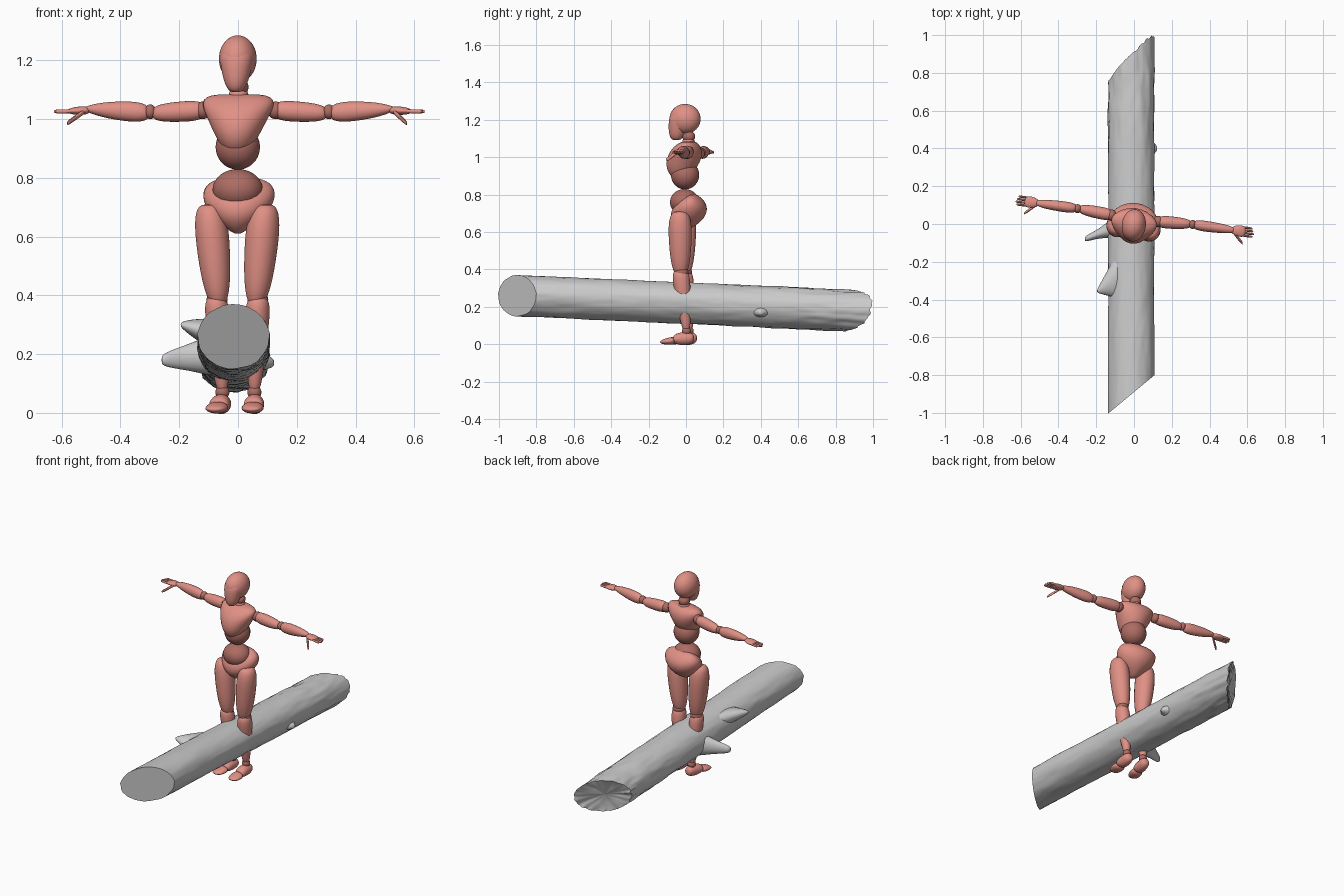
import bpy, bmesh, math
from mathutils import Vector, noise

if "Cube" in bpy.data.objects:
    bpy.data.objects.remove(bpy.data.objects["Cube"], do_unlink=True)

TURN = -0.137  # the figure stands slightly turned on the log


def material(name, rgb):
    mat = bpy.data.materials.new(name)
    mat.use_nodes = True
    color = (*rgb, 1)
    mat.diffuse_color = color
    bsdf = next(node for node in mat.node_tree.nodes if node.type == "BSDF_PRINCIPLED")
    bsdf.inputs["Base Color"].default_value = color
    return mat


SKIN = material("salmon", (0.75, 0.28, 0.235))
JOINT = material("dark salmon", (0.42, 0.15, 0.125))
WOOD = material("grey wood", (0.6, 0.6, 0.6))


def unit_circle(sides):
    step = math.tau / sides
    return [(math.cos(step * i), math.sin(step * i)) for i in range(sides)]


def skin_rings(name, rings, mat, mirror, turn):
    """Join rings of points into a closed, capped, smooth skin."""
    bm = bmesh.new()
    loops = [[bm.verts.new(point) for point in ring] for ring in rings]
    for low, high in zip(loops, loops[1:]):
        for i in range(len(low)):
            bm.faces.new((low[i - 1], low[i], high[i], high[i - 1]))
    bm.faces.new(loops[0])
    bm.faces.new(loops[-1])
    bmesh.ops.recalc_face_normals(bm, faces=bm.faces)
    mesh = bpy.data.meshes.new(name)
    bm.to_mesh(mesh)
    bm.free()
    mesh.materials.append(mat)
    obj = bpy.data.objects.new(name, mesh)
    bpy.context.collection.objects.link(obj)
    obj.rotation_euler.z = turn
    if mirror:
        modifier = obj.modifiers.new("Mirror", "MIRROR")
        modifier.use_mirror_merge = False
    bpy.ops.object.select_all(action="DESELECT")
    obj.select_set(True)
    bpy.context.view_layer.objects.active = obj
    bpy.ops.object.shade_smooth_by_angle(angle=math.radians(40))


def blend(values, t):
    """Quadratic through the start, middle and end values."""
    start, middle, end = values
    return start * (1 - t) * (1 - 2 * t) + middle * 4 * t * (1 - t) + end * t * (2 * t - 1)


def pod(name, start, end, widths, depths, mat=SKIN, mirror=True, turn=TURN,
        power=4, count=20, sides=24):
    """Rounded body along its longest axis; radii given at start, middle and end."""
    start, end = Vector(start), Vector(end)
    span = end - start
    axis = max(range(3), key=lambda k: abs(span[k]))
    across, along = [k for k in range(3) if k != axis]
    rings = []
    for n in range(count + 1):
        t = (1 - math.cos(math.pi * n / count)) / 2
        rounding = max(0.03, (1 - abs(2 * t - 1) ** power) ** (1 / power))
        ring = []
        for c, s in unit_circle(sides):
            point = start + span * t
            point[across] += blend(widths, t) * rounding * c
            point[along] += blend(depths, t) * rounding * s
            ring.append(point)
        rings.append(ring)
    skin_rings(name, rings, mat, mirror, turn)


def ball(name, center, rx, ry, rz, mat=JOINT, mirror=True):
    """Ellipsoid: a pod with a circular profile."""
    reach = Vector((0, 0, rz))
    pod(name, Vector(center) - reach, Vector(center) + reach, [rx] * 3, [ry] * 3,
        mat, mirror, power=2)


# Head and neck
ball("cranium", (0, -.005, 1.205), .064, .084, .08, SKIN, mirror=False)
pod("face", (0, -.052, 1.092), (0, -.035, 1.24), (.03, .05, .06), (.034, .05, .05),
    mirror=False)
ball("neck_joint", (0, .015, 1.11), .034, .034, .032, mirror=False)
pod("neck", (0, .015, 1.04), (0, .013, 1.1), [.034] * 3, [.034] * 3, mirror=False)

# Torso
pod("chest", (0, -.04, .885), (0, .015, 1.085), (.045, .095, .145), (.04, .09, .055),
    mirror=False)
ball("abdomen_joint", (0, -.005, .905), .076, .076, .077, mirror=False)
ball("waist_joint", (0, -.008, .76), .086, .078, .07, mirror=False)
pod("pelvis", (0, -.01, .61), (0, .04, .8), (.02, .113, .11), (.03, .094, .03),
    mirror=False)

# Legs
pod("thighs", (.065, -.02, .365), (.095, -.02, .71), (.036, .055, .055), (.04, .06, .06))
ball("knee_joints", (.07, -.015, .385), .036, .038, .03)
pod("shins", (.055, .01, .07), (.072, -.02, .395), (.023, .035, .048), (.024, .038, .054))
ball("ankle_joints", (.055, .01, .07), .024, .024, .024)
pod("heels", (.055, .05, .032), (.06, -.06, .028), (.026, .033, .036), (.026, .034, .024))
pod("toes", (.06, -.05, .02), (.064, -.13, .012), (.035, .037, .026), (.02, .018, .008))

# Arms
ball("shoulder_joints", (.125, .03, 1.03), .028, .03, .03)
pod("upper_arms", (.12, .03, 1.03), (.3, .04, 1.02), (.032, .032, .024), (.033, .034, .026))
ball("elbow_joints", (.307, .04, 1.025), .02, .024, .025)
pod("forearms", (.312, .04, 1.022), (.53, .04, 1.035), (.028, .027, .018), (.033, .031, .012))

# Hands
pod("palms", (.515, .04, 1.03), (.59, .04, 1.027), (.018, .029, .028), (.012, .014, .008))
for i, finger in enumerate(("index", "middle", "ring", "little")):
    y = .018 + .0145 * i
    tip = .637 - .006 * abs(i - 1)
    pod(finger + "_fingers", (.57, y, 1.027), (tip, y, 1.026),
        [.006] * 3, [.007] * 3, sides=10)
pod("thumbs", (.53, .025, 1.027), (.584, -.024, .985), [.009] * 3, [.009] * 3, sides=12)

# Log: slanted sawn front end, torn back end, bark from stretched noise
RING_COUNT = 72


def log_ring(n, scale=1, depth=0):
    t = n / RING_COUNT
    wear = .02 + .16 * max(0, t - .7)
    ring = []
    for c, s in unit_circle(64):
        bark = noise.noise(Vector((c * 2, s * 2, t * 6)))
        chips = noise.noise(Vector((c * 6, s * 6, t * 16)))
        radius = scale * (1 + .025 * bark + wear * chips)
        x = -.015 + .122 * radius * c
        z = .26 - .08 * t + .11 * radius * s
        front = -.89 + .83 * x
        torn = noise.noise(Vector((x * 40, z * 40, scale)))
        back = .885 + x + .3 * (z - .18) + .018 * torn - depth
        ring.append((x, front + (back - front) * t, z))
    return ring


rings = [log_ring(n) for n in range(RING_COUNT + 1)]
rings += [log_ring(RING_COUNT, scale, .03 * (1 - scale)) for scale in (.85, .5, .1)]
skin_rings("log", rings, WOOD, mirror=False, turn=0)

# Branch stub and knots on the log
log_part = dict(mat=WOOD, mirror=False, turn=0)
pod("branch_stub", (-.06, 0, .2), (-.26, -.08, .18), (.09, .035, .02),
    (.085, .048, .025), **log_part)
pod("broken_knot", (-.06, -.25, .26), (-.195, -.355, .3), (.16, .08, .015),
    (.06, .04, .012), **log_part)
pod("small_knot", (.05, .4, .18), (.123, .4, .17), (.09, .05, .015),
    (.05, .03, .015), **log_part)
